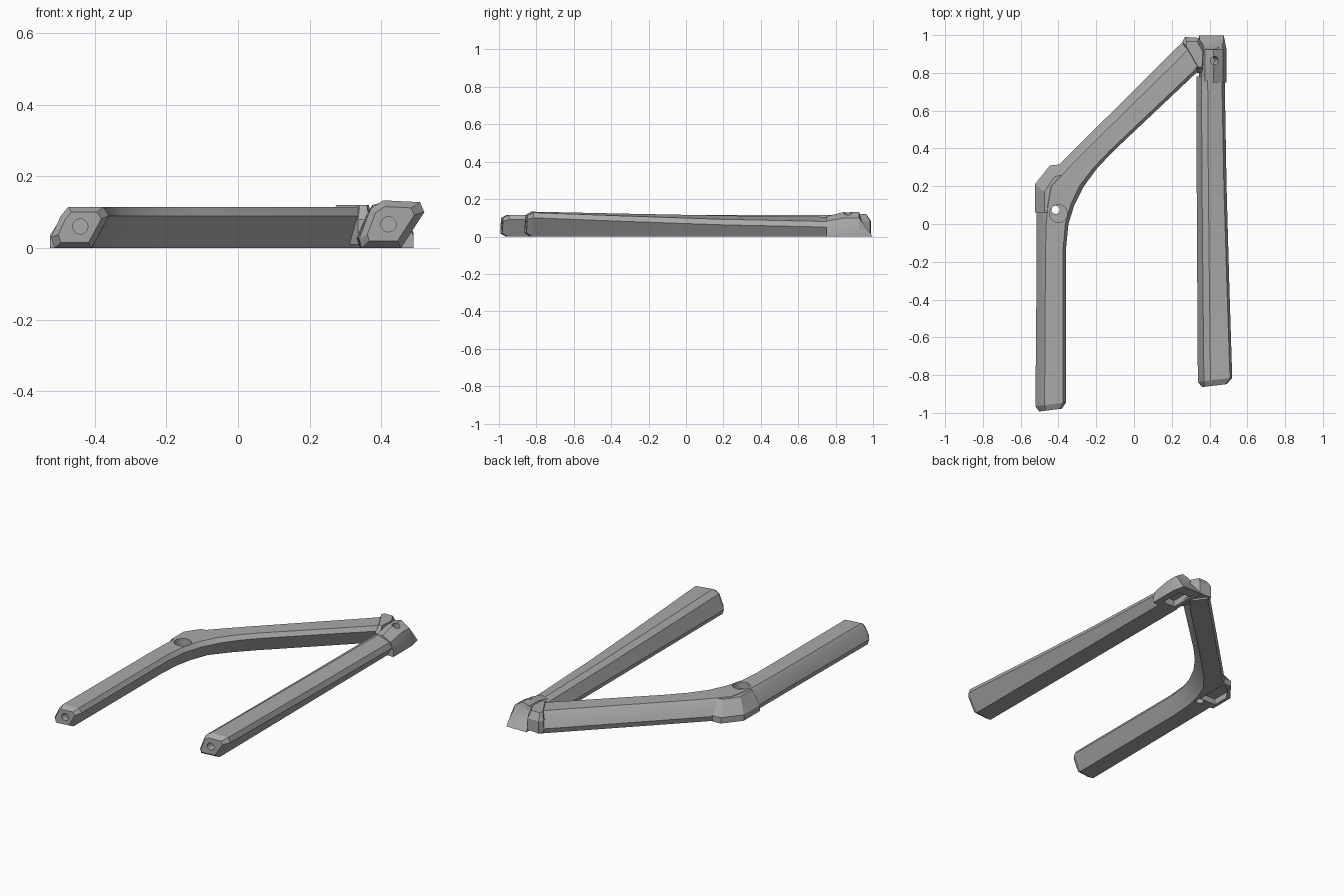
import bpy, bmesh, math
from mathutils import Vector

cube = bpy.data.objects.get("Cube")
if cube:
    bpy.data.objects.remove(cube, do_unlink=True)

grey = bpy.data.materials.new("mid_grey")
grey.use_nodes = True
colour = (0.40, 0.40, 0.40, 1)
grey.diffuse_color = colour
grey.node_tree.nodes["Principled BSDF"].inputs["Base Color"].default_value = colour


def loft(name, rings):
    """Closed skin through rings that share a point count."""
    bm = bmesh.new()
    loops = [[bm.verts.new(p) for p in ring] for ring in rings]
    n = len(loops[0])
    for a, b in zip(loops, loops[1:]):
        for i in range(n):
            j = (i + 1) % n
            bm.faces.new((a[i], a[j], b[j], b[i]))
    bm.faces.new(loops[0])
    bm.faces.new(loops[-1])
    bmesh.ops.recalc_face_normals(bm, faces=bm.faces)
    mesh = bpy.data.meshes.new(name)
    bm.to_mesh(mesh)
    bm.free()
    mesh.materials.append(grey)
    obj = bpy.data.objects.new(name, mesh)
    bpy.context.collection.objects.link(obj)
    return obj


def drill(centre, axis, radius, depth):
    """Cylinder cutter centred on a point, pointing along axis."""
    turn = Vector(axis).to_track_quat('Z', 'Y')
    ring = [(radius * math.cos(a * math.tau / 24), radius * math.sin(a * math.tau / 24))
            for a in range(24)]
    return loft("hole_cutter", [[Vector(centre) + turn @ Vector((x, y, z)) for x, y in ring]
                                for z in (-depth / 2, depth / 2)])


def prism(name, outline, z0, z1):
    return loft(name, [[(x, y, z) for x, y in outline] for z in (z0, z1)])


def combine(obj, other, operation):
    mod = obj.modifiers.new(operation, 'BOOLEAN')
    mod.operation, mod.solver, mod.object = operation, 'EXACT', other
    bpy.ops.object.select_all(action='DESELECT')
    bpy.context.view_layer.objects.active = obj
    obj.select_set(True)
    bpy.ops.object.modifier_apply(modifier=mod.name)
    bpy.data.objects.remove(other, do_unlink=True)


def shrink(ring, factor, shift):
    mid = sum((Vector(p) for p in ring), Vector()) / len(ring)
    return [mid + (Vector(p) - mid) * factor + Vector(shift) for p in ring]


# Bent arm: leaning section (across, height) carried between outer and inner edges
section = [(0, .03), (.17, .09), (.3, .115), (.9, .115), (1, .09), (.77, .02), (.7, 0), (.06, 0)]
edges = [((-.522, -.965), (-.36, -.945)), ((-.515, -.15), (-.36, -.13)),
         ((-.515, 0), (-.347, 0)), ((-.515, .1), (-.316, .1)), ((-.51, .2), (-.265, .2)),
         ((-.41, .3), (-.195, .295)), ((-.29, .42), (-.11, .385)),
         ((.2, .908), (.335, .805)), ((.28, .985), (.37, .865))]
rings = []
for outer, inner in edges:
    o, i = Vector(outer), Vector(inner)
    rings.append([(*o.lerp(i, t), z) for t, z in section])
rings.insert(0, shrink(rings[0], .74, (0, -.03, 0)))
bent_arm = loft("bent_arm", rings)

# Elbow pad with sloped outer walls
pad_low = [(-.525, .06), (-.525, .21), (-.445, .31), (-.395, .315), (-.35, .25), (-.40, .06)]
pad_high = [(-.475, .06), (-.475, .17), (-.42, .25), (-.385, .26), (-.34, .22), (-.40, .06)]
elbow = loft("elbow_pad", [[(x, y, z) for x, y in pts]
                           for pts, z in ((pad_low, 0), (pad_low, .035), (pad_high, .113))])
combine(bent_arm, elbow, 'UNION')

# Elbow bolt seat, through hole, underside recess and end hole
combine(bent_arm, drill((-.40, .055, .115), (0, 0, 1), .047, .08), 'DIFFERENCE')
combine(bent_arm, drill((-.415, .075, .05), (0, 0, 1), .022, .2), 'DIFFERENCE')
recess = [(-.505, .1), (-.505, .2), (-.435, .29), (-.40, .29), (-.40, .1)]
combine(bent_arm, prism("recess_cutter", recess, -.02, .035), 'DIFFERENCE')
combine(bent_arm, drill((-.44, -.99, .06), (0, 1, 0), .021, .08), 'DIFFERENCE')

# Straight arm twists from a leaning front section to a lower rear one
front = [(.338, .025), (.37, .11), (.405, .133), (.508, .128), (.52, .10), (.455, 0), (.345, 0)]
rear = [(.33, .03), (.357, .09), (.39, .105), (.465, .08), (.48, .05), (.45, 0), (.34, 0)]


def blend(t, y, skew=0):
    return [(a[0] + (b[0] - a[0]) * t, y + skew * (a[0] - .43), a[1] + (b[1] - a[1]) * t)
            for a, b in zip(front, rear)]


first = blend(0, -.825, .12)
straight_arm = loft("straight_arm", [shrink(first, .72, (0, -.03, 0)), first,
                                    blend(.4, -.3), blend(.75, .2), blend(1, .78)])
combine(straight_arm, drill((.42, -.85, .066), (0, 1, 0), .021, .08), 'DIFFERENCE')

# Corner block: sloped top, tapered back
profile = [(.345, 0), (.355, .09), (.375, .12), (.42, .132), (.472, .10), (.49, .04), (.49, 0)]
block_rings = [[(x, y, z * s) for x, z in profile] for y, s in ((.75, .82), (.85, 1), (.925, 1))]
block_rings.append([(x - max(0, x - .46) * .5, .998 - .55 * z, z * .75) for x, z in profile])
corner = loft("corner_block", block_rings)
combine(corner, drill((.425, .865, .12), (.35, 0, 1), .022, .12), 'DIFFERENCE')
pocket = [(.37, .79), (.37, .93), (.45, .93), (.45, .79)]
combine(corner, prism("pocket_cutter", pocket, -.02, .04), 'DIFFERENCE')

# Collar where the bent arm meets the corner
collar_low = [(.255, .965), (.27, .99), (.345, .985), (.375, .93), (.365, .80), (.335, .80)]
collar_high = [(.275, .945), (.28, .965), (.335, .965), (.365, .91), (.36, .83), (.34, .83)]
loft("corner_collar", [[(x, y, z) for x, y in pts]
                       for pts, z in ((collar_low, .01), (collar_low, .08), (collar_high, .12))])

# Smooth the gentle bends, keep the facets crisp
for obj in bpy.context.scene.objects:
    if obj.type == 'MESH':
        bpy.ops.object.select_all(action='DESELECT')
        obj.select_set(True)
        bpy.context.view_layer.objects.active = obj
        bpy.ops.object.shade_smooth_by_angle(angle=math.radians(20))
